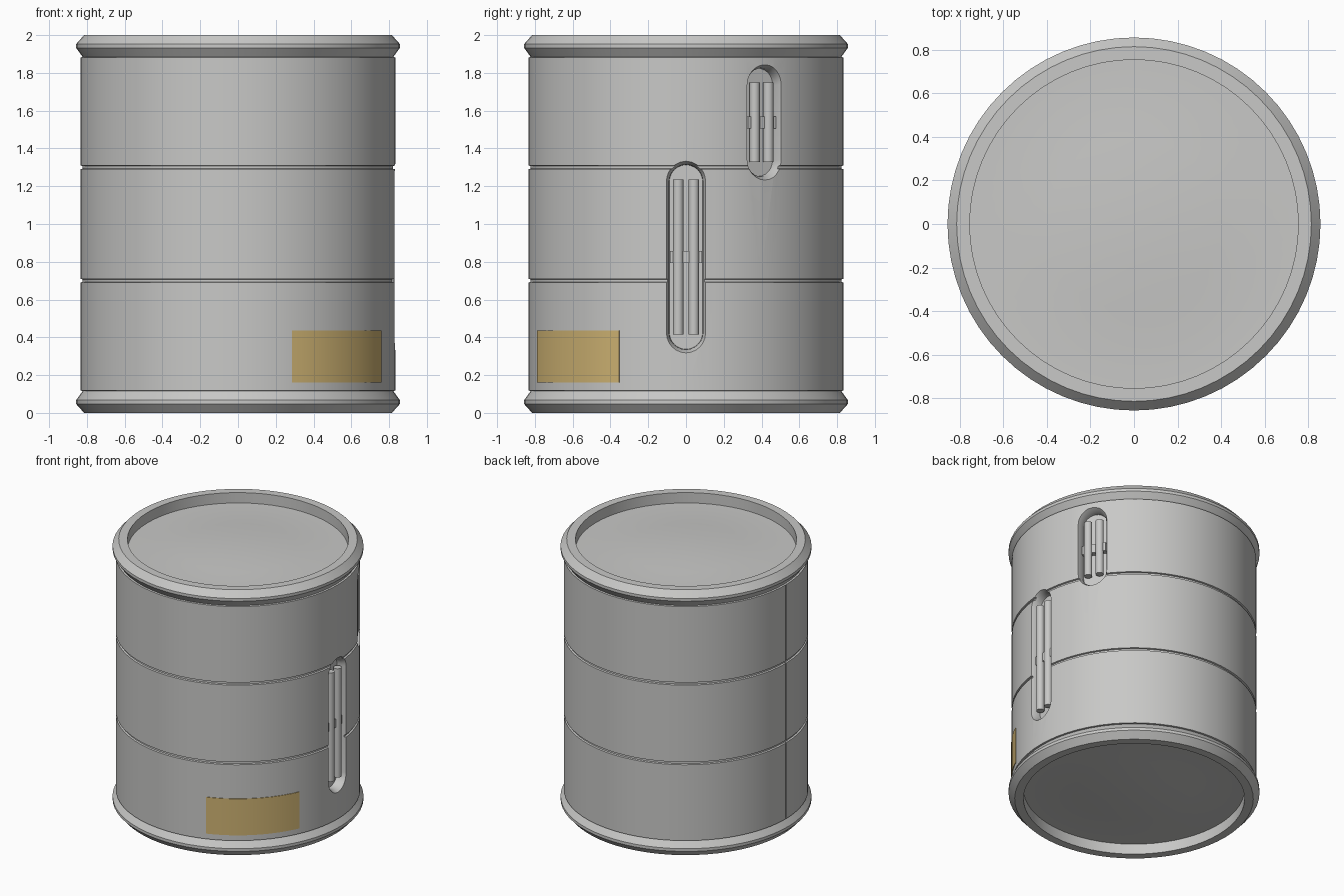
import bpy, bmesh, math
from mathutils import Matrix

cube = bpy.data.objects.get("Cube")
if cube:
    bpy.data.objects.remove(cube, do_unlink=True)


def material(name, rgb):
    m = bpy.data.materials.new(name)
    m.use_nodes = True
    m.diffuse_color = (*rgb, 1)
    m.node_tree.nodes["Principled BSDF"].inputs["Base Color"].default_value = (*rgb, 1)
    return m


STEEL = material("light grey steel", (0.58, 0.58, 0.57))
TAN = material("tan label", (0.62, 0.45, 0.17))
SEGMENTS = 64
RADIUS = 0.835


def finish(name, bm, mat):
    bmesh.ops.recalc_face_normals(bm, faces=bm.faces)
    mesh = bpy.data.meshes.new(name)
    bm.to_mesh(mesh)
    bm.free()
    mesh.materials.append(mat)
    ob = bpy.data.objects.new(name, mesh)
    bpy.context.collection.objects.link(ob)
    return ob


def activate(ob):
    bpy.ops.object.select_all(action='DESELECT')
    ob.select_set(True)
    bpy.context.view_layer.objects.active = ob


def smooth(ob, angle=25):
    activate(ob)
    bpy.ops.object.shade_smooth_by_angle(angle=math.radians(angle))


def lathe(name, profile, mat):
    bm = bmesh.new()
    verts = [bm.verts.new((r, 0, z)) for r, z in profile]
    edges = [bm.edges.new(pair) for pair in zip(verts, verts[1:])]
    bmesh.ops.spin(bm, geom=verts + edges, cent=(0, 0, 0), axis=(0, 0, 1),
                   angle=math.tau, steps=SEGMENTS, use_duplicate=False)
    bmesh.ops.remove_doubles(bm, verts=bm.verts, dist=0.0005)
    return finish(name, bm, mat)


def box(name, lo, hi, mat, azimuth=0):
    bm = bmesh.new()
    bmesh.ops.create_cube(bm, size=1)
    for v in bm.verts:
        v.co = [(a + b) / 2 + c * (b - a) for a, b, c in zip(lo, hi, v.co)]
    bm.transform(Matrix.Rotation(azimuth, 4, 'Z'))
    return finish(name, bm, mat)


def pocket_cutter(azimuth, z_mid, half_height):
    """Stadium-shaped pocket that flares open towards the outside."""
    bm = bmesh.new()
    rings = []
    for depth, width in ((0.765, 0.088), (0.8, 0.09), (0.86, 0.12)):
        straight = half_height - 0.105
        ring = []
        for side in (1, -1):
            for i in range(13):
                a = math.pi * i / 12
                ring.append(bm.verts.new((depth, side * width * math.cos(a),
                            z_mid + side * (straight + width * math.sin(a)))))
        rings.append(ring)
    n = len(rings[0])
    for low, high in zip(rings, rings[1:]):
        for i in range(n):
            j = (i + 1) % n
            bm.faces.new((low[i], low[j], high[j], high[i]))
    bm.faces.new(rings[0])
    bm.faces.new(rings[-1])
    bm.transform(Matrix.Rotation(azimuth, 4, 'Z'))
    return finish("pocket_cutter", bm, STEEL)


def rod(name, azimuth, offset, z0, z1):
    bm = bmesh.new()
    bmesh.ops.create_cone(bm, cap_ends=True, segments=16, radius1=0.0275,
                          radius2=0.0275, depth=z1 - z0)
    bm.transform(Matrix.Rotation(azimuth, 4, 'Z')
                 @ Matrix.Translation((0.8, offset, (z0 + z1) / 2)))
    smooth(finish(name, bm, STEEL), 40)


# Drum shell: upper half profile from the waist to the lid centre, mirrored down
half = [(RADIUS, 1.29), (0.823, 1.293), (0.823, 1.307), (RADIUS, 1.31),
        (RADIUS, 1.882), (0.822, 1.884), (0.857, 1.932), (0.857, 1.953),
        (0.815, 2), (0.755, 2), (0.755, 1.922), (0.58, 1.922),
        (0.4, 1.935), (0.2, 1.945), (0, 1.95)]
profile = [(r, 2 - z) for r, z in reversed(half)] + half
drum = lathe("drum_body", profile, STEEL)

# Recessed pockets and the vertical seam
slots = [("lower", 0, 0.825, 0.505, 0.41), ("upper", math.radians(30), 1.538, 0.303, 0.21)]
cutters = [pocket_cutter(az, z, h) for _, az, z, h, _ in slots]
cutters.append(box("seam_cutter", (-0.9, -0.006, 0.122), (-0.826, 0.006, 1.878), STEEL))
for cutter in cutters:
    cutter.hide_render = True
    mod = drum.modifiers.new("cut", 'BOOLEAN')
    mod.operation = 'DIFFERENCE'
    mod.solver = 'EXACT'
    mod.object = cutter
    activate(drum)
    bpy.ops.object.modifier_apply(modifier=mod.name)
    bpy.data.objects.remove(cutter, do_unlink=True)
smooth(drum)

# Paired rods with a clamp in each pocket
for name, az, z, _, length in slots:
    for side, offset in (("left", 0.0415), ("right", -0.0415)):
        rod(f"{name}_{side}_rod", az, offset, z - length, z + length)
    box(f"{name}_rod_clamp", (0.755, -0.086, z - 0.032), (0.805, 0.086, z + 0.032), STEEL, az)

# Curved label plate wrapped around the shell
bm = bmesh.new()
rows = []
for i in range(13):
    a = math.radians(-70 + 45 * i / 12)
    rows.append([bm.verts.new((r * math.cos(a), r * math.sin(a), z))
                 for r, z in ((0.83, 0.16), (0.839, 0.16), (0.839, 0.435), (0.83, 0.435))])
for a, b in zip(rows, rows[1:]):
    for i in range(4):
        j = (i + 1) % 4
        bm.faces.new((a[i], a[j], b[j], b[i]))
bm.faces.new(rows[0])
bm.faces.new(rows[-1])
smooth(finish("label_plate", bm, TAN))
